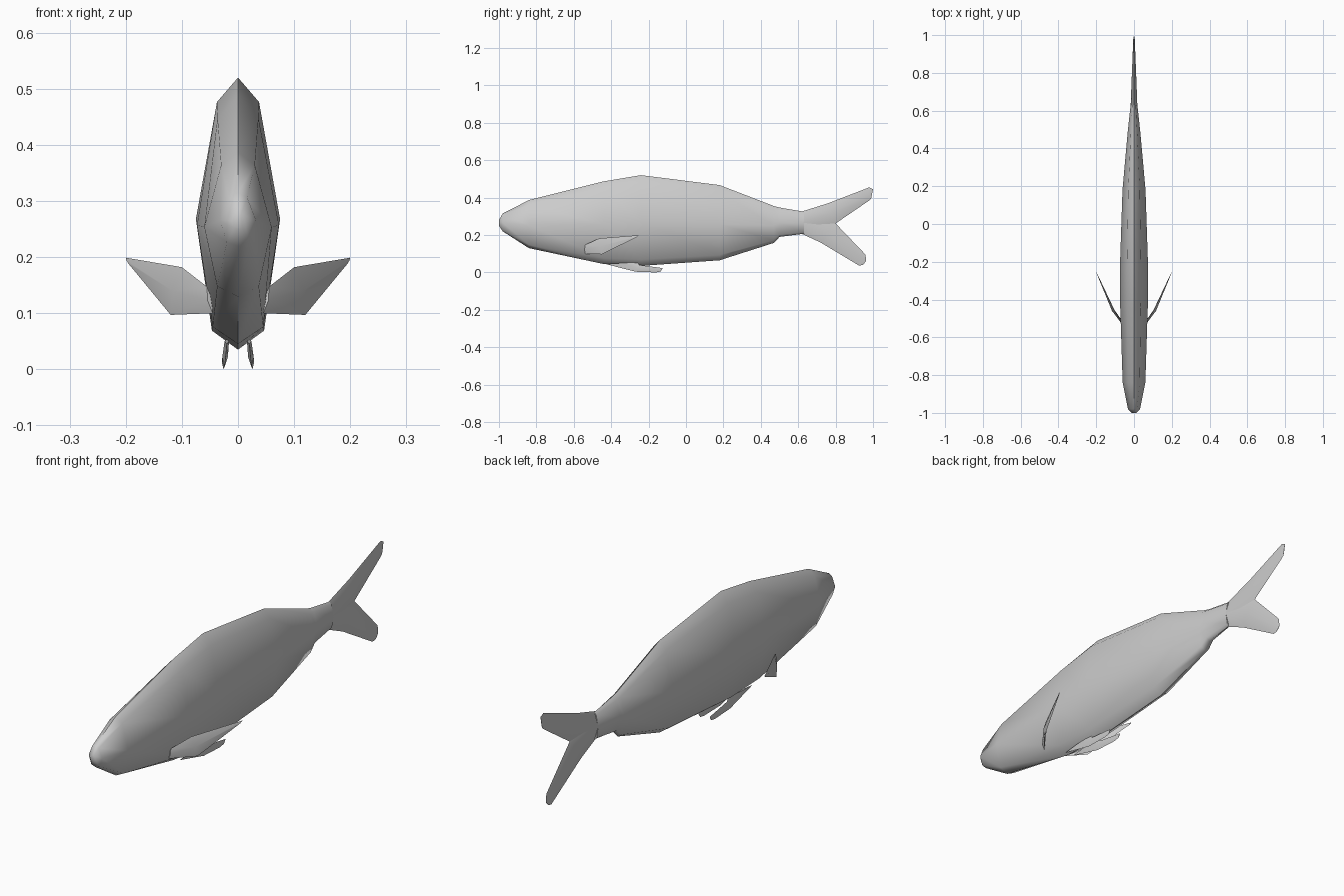
import bpy, bmesh, math
from mathutils import Vector

cube = bpy.data.objects.get("Cube")
if cube:
    bpy.data.objects.remove(cube)

grey = bpy.data.materials.new("fish grey")
grey.use_nodes = True
grey.diffuse_color = (0.6, 0.6, 0.6, 1)
grey.node_tree.nodes["Principled BSDF"].inputs["Base Color"].default_value = (0.6, 0.6, 0.6, 1)


def loft(name, rings):
    """Skin a list of equal-sized rings and cap both ends."""
    bm = bmesh.new()
    loops = [[bm.verts.new(p) for p in ring] for ring in rings]
    n = len(loops[0])
    for a, b in zip(loops, loops[1:]):
        for i in range(n):
            j = (i + 1) % n
            bm.faces.new((a[i], a[j], b[j], b[i]))
    bm.faces.new(loops[0])
    bm.faces.new(loops[-1])
    bmesh.ops.recalc_face_normals(bm, faces=bm.faces)
    mesh = bpy.data.meshes.new(name)
    bm.to_mesh(mesh)
    bm.free()
    obj = bpy.data.objects.new(name, mesh)
    bpy.context.collection.objects.link(obj)
    mesh.materials.append(grey)
    bpy.ops.object.select_all(action='DESELECT')
    obj.select_set(True)
    bpy.context.view_layer.objects.active = obj
    bpy.ops.object.shade_smooth_by_angle(angle=math.radians(60))
    return obj


def fin(name, sections, normal):
    """Loft diamond sections given as (leading point, trailing point, half thickness)."""
    normal = Vector(normal).normalized()
    rings = []
    for lead, trail, t in sections:
        lead, trail = Vector(lead), Vector(trail)
        mid = (lead + trail) / 2
        rings.append([lead, mid + normal * t, trail, mid - normal * t])
    return loft(name, rings)


# Body: y, bottom, top, half width
stations = [
    (-1.0, 0.25, 0.28, 0.012),
    (-0.98, 0.22, 0.315, 0.032),
    (-0.84, 0.13, 0.387, 0.06),
    (-0.44, 0.045, 0.487, 0.073),
    (-0.24, 0.035, 0.52, 0.075),
    (0.18, 0.065, 0.467, 0.061),
    (0.47, 0.158, 0.355, 0.035),
    (0.5, 0.19, 0.347, 0.032),
    (0.63, 0.207, 0.325, 0.018),
]
# Half of the cross-section: width fraction, height fraction
half = [(0, 1), (0.5, 0.91), (1, 0.48), (0.62, 0.07), (0, 0)]
section = half + [(-u, v) for u, v in half[-2:0:-1]]
loft("body", [[(u * w, y, lo + v * (hi - lo)) for u, v in section]
              for y, lo, hi, w in stations])

# Forked tail
root = ((0, 0.62, 0.326), (0, 0.62, 0.206), 0.018)
fork = (0, 0.8, 0.262)
fin("tail_upper_lobe", [root, ((0, 0.76, 0.37), fork, 0.012),
                        ((0, 0.98, 0.455), (0, 0.98, 0.385), 0.004),
                        ((0, 1.0, 0.445), (0, 0.99, 0.395), 0.001)], (1, 0, 0))
fin("tail_lower_lobe", [root, (fork, (0, 0.72, 0.16), 0.012),
                        ((0, 0.96, 0.095), (0, 0.925, 0.037), 0.004),
                        ((0, 0.963, 0.06), (0, 0.945, 0.04), 0.001)], (1, 0, 0))

# Paired fins
for side, s in (("left", 1), ("right", -1)):
    fin(side + "_pectoral_fin", [
        ((s * 0.055, -0.54, 0.147), (s * 0.045, -0.54, 0.1), 0.005),
        ((s * 0.1, -0.465, 0.182), (s * 0.12, -0.45, 0.097), 0.007),
        ((s * 0.2, -0.255, 0.199), (s * 0.195, -0.265, 0.188), 0.001),
    ], (s * 0.9, -0.4, 0.0))
    fin(side + "_pelvic_fin", [
        ((s * 0.02, -0.43, 0.045), (s * 0.02, -0.26, 0.055), 0.004),
        ((s * 0.024, -0.27, 0.004), (s * 0.022, -0.25, 0.04), 0.005),
        ((s * 0.026, -0.16, 0.0), (s * 0.027, -0.13, 0.024), 0.002),
        ((s * 0.026, -0.135, 0.005), (s * 0.027, -0.125, 0.022), 0.001),
    ], (1, 0, 0))
